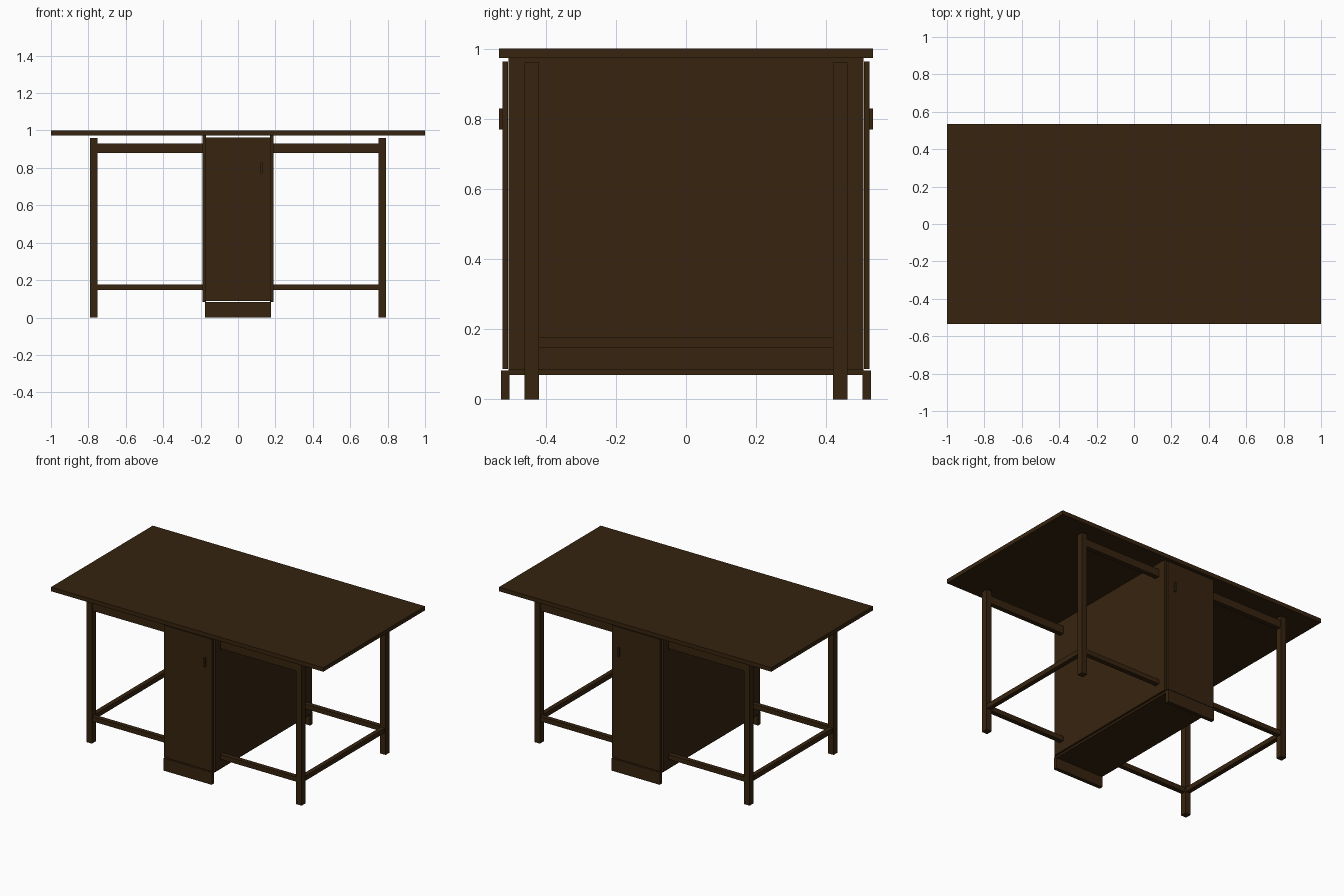
import bpy

if "Cube" in bpy.data.objects:
    bpy.data.objects.remove(bpy.data.objects["Cube"])

wood = bpy.data.materials.new("dark_brown_wood")
wood.diffuse_color = (0.037, 0.0175, 0.005, 1)
wood.use_nodes = True
wood.node_tree.nodes["Principled BSDF"].inputs["Base Color"].default_value = wood.diffuse_color


def box(name, x, y, z):
    """Box spanning the given (min, max) ranges."""
    bpy.ops.mesh.primitive_cube_add(size=1)
    ob = bpy.context.object
    ob.name = name
    for v in ob.data.vertices:
        for i, (a, b) in enumerate((x, y, z)):
            v.co[i] = (a + b) / 2 + v.co[i] * (b - a)
    ob.data.materials.append(wood)
    return ob


def span(s, a, b):
    """Range a..b mirrored to the side given by the sign s."""
    return tuple(sorted((s * a, s * b)))


# Table top and cabinet floor
box("table_top", (-1, 1), (-0.534, 0.534), (0.973, 1.0))
box("cabinet_floor", (-0.176, 0.176), (-0.507, 0.507), (0.07, 0.084))

for sx, side in ((-1, "left"), (1, "right")):
    # Cabinet side panel
    box(f"{side}_cabinet_side", span(sx, 0.17, 0.19), (-0.507, 0.507), (0.083, 0.973))
    # Low stretcher joining the two legs
    box(f"{side}_cross_stretcher", span(sx, 0.755, 0.785), (-0.42, 0.42), (0.146, 0.177))
    for sy, end in ((-1, "front"), (1, "back")):
        # Swing-out leg with upper and lower rails
        box(f"{end}_{side}_leg", span(sx, 0.75, 0.79), span(sy, 0.42, 0.461), (0, 0.96))
        rail_y = span(sy, 0.425, 0.456)
        box(f"{end}_{side}_upper_rail", span(sx, 0.19, 0.75), rail_y, (0.88, 0.931))
        box(f"{end}_{side}_lower_rail", span(sx, 0.19, 0.75), rail_y, (0.146, 0.177))

for sy, end in ((-1, "front"), (1, "back")):
    # Plinth, door and handle at each end of the cabinet
    box(f"{end}_plinth", (-0.177, 0.177), span(sy, 0.503, 0.528), (0, 0.082))
    box(f"{end}_door", (-0.176, 0.176), span(sy, 0.508, 0.524), (0.087, 0.963))
    box(f"{end}_handle", (0.119, 0.132), span(sy, 0.524, 0.534), (0.77, 0.83))
